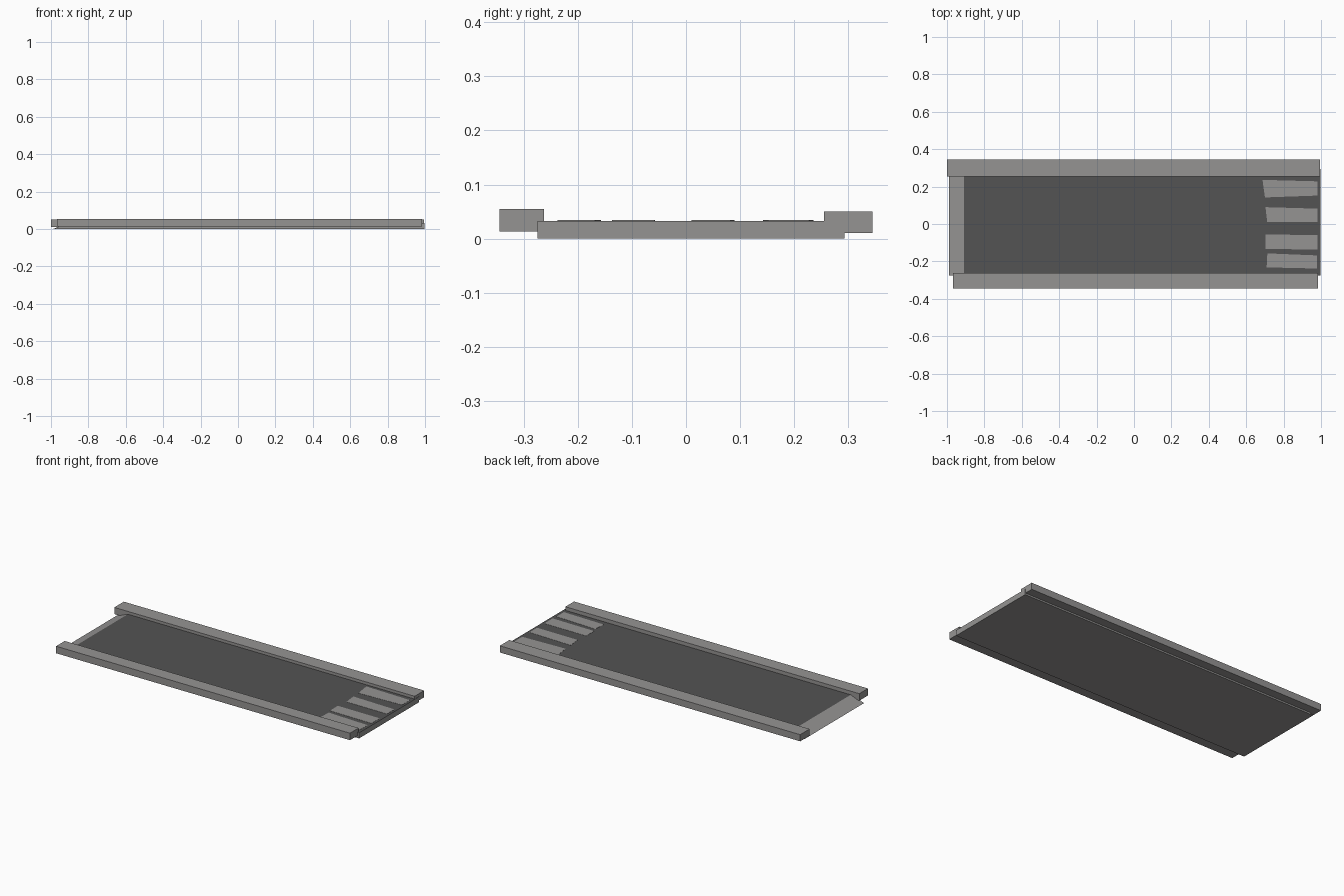
import bpy, bmesh

if "Cube" in bpy.data.objects:
    bpy.data.objects.remove(bpy.data.objects["Cube"])


def material(name, rgb):
    m = bpy.data.materials.new(name)
    m.diffuse_color = (*rgb, 1.0)
    m.use_nodes = True
    m.node_tree.nodes["Principled BSDF"].inputs["Base Color"].default_value = m.diffuse_color
    return m


CONCRETE = material("light grey concrete", (0.30, 0.295, 0.29))
ASPHALT = material("dark asphalt", (0.088, 0.088, 0.088))


def prism(name, outline, axis, lo, hi, mats):
    """Extrude a 2D outline along y (outline in x,z) or z (outline in x,y)."""
    def place(p, d):
        return (p[0], d, p[1]) if axis == "y" else (p[0], p[1], d)
    bm = bmesh.new()
    face = bm.faces.new([bm.verts.new(place(p, lo)) for p in outline])
    out = bmesh.ops.extrude_face_region(bm, geom=[face])
    verts = [g for g in out["geom"] if isinstance(g, bmesh.types.BMVert)]
    step = (0, hi - lo, 0) if axis == "y" else (0, 0, hi - lo)
    bmesh.ops.translate(bm, verts=verts, vec=step)
    bmesh.ops.recalc_face_normals(bm, faces=bm.faces)
    mesh = bpy.data.meshes.new(name)
    bm.to_mesh(mesh)
    bm.free()
    for m in mats:
        mesh.materials.append(m)
    obj = bpy.data.objects.new(name, mesh)
    bpy.context.collection.objects.link(obj)
    return obj


def box(name, x0, x1, y0, y1, z0, z1, mat):
    return prism(name, [(x0, y0), (x1, y0), (x1, y1), (x0, y1)], "z", z0, z1, [mat])


# Road slab with a ramp down to the ground at the left end
TOP = 0.033
slab = prism("road_slab", [(-0.99, 0), (0.997, 0), (0.997, TOP), (-0.91, TOP)],
             "y", -0.275, 0.293, [CONCRETE, ASPHALT])
for p in slab.data.polygons:
    p.material_index = 1 if p.normal.z > 0.95 else 0   # level top is asphalt

# Kerbs along both sides
box("back_kerb", -1.0, 0.995, 0.255, 0.345, 0.010, 0.050, CONCRETE)
box("front_kerb", -0.967, 0.985, -0.345, -0.263, 0.013, 0.055, CONCRETE)

# Painted crossing stripes, slightly irregular
stripes = [
    [(0.700, 0.142), (0.982, 0.152), (0.982, 0.228), (0.687, 0.236)],
    [(0.712, 0.012), (0.982, 0.010), (0.982, 0.082), (0.703, 0.090)],
    [(0.704, -0.133), (0.982, -0.137), (0.982, -0.058), (0.702, -0.057)],
    [(0.709, -0.232), (0.978, -0.238), (0.978, -0.168), (0.713, -0.157)],
]
for i, outline in enumerate(stripes):
    prism(f"crossing_stripe_{i + 1}", outline, "z", TOP - 0.002, TOP + 0.001, [CONCRETE])
